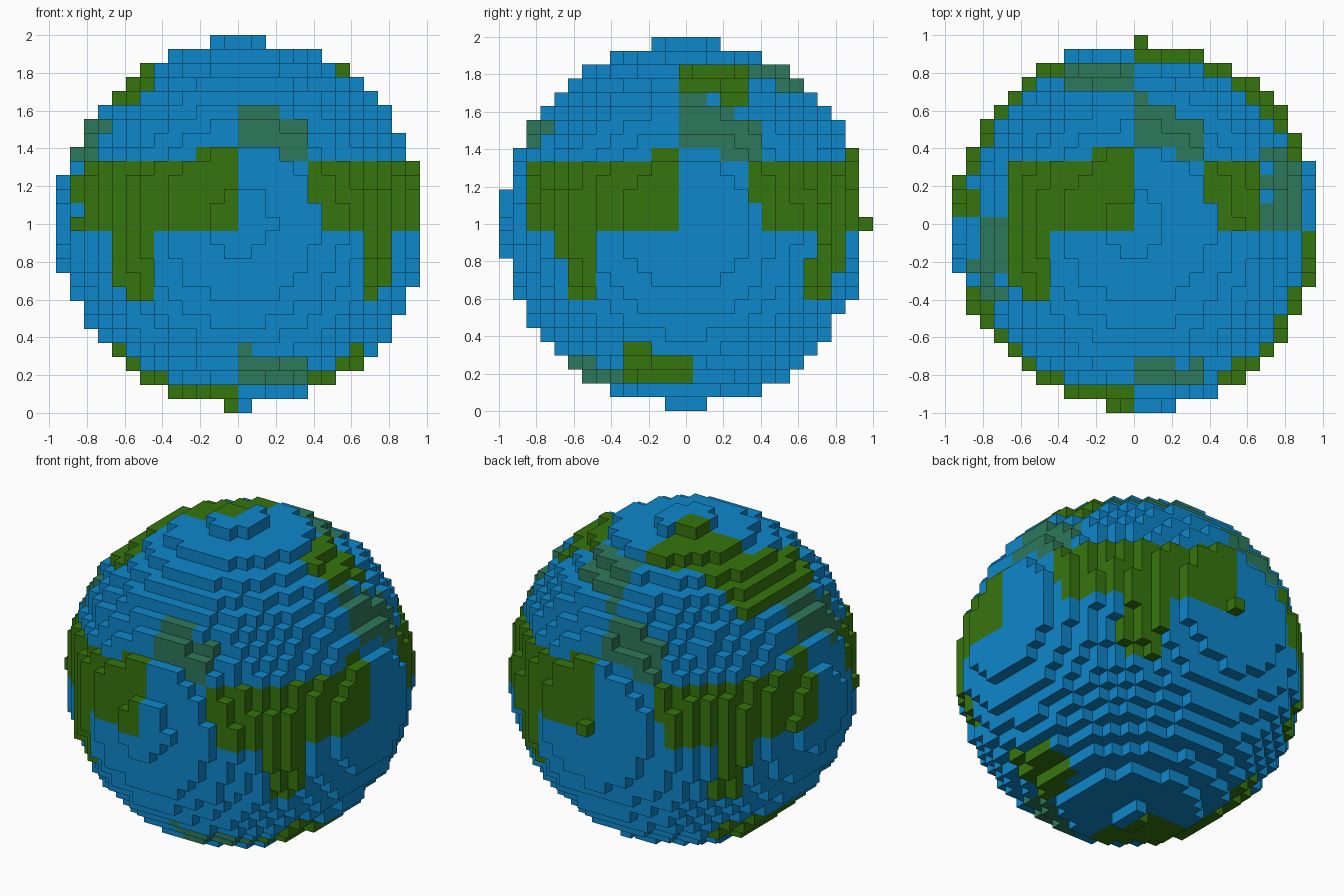
import bpy
import bmesh
from mathutils import Vector

cube = bpy.data.objects.get("Cube")
if cube:
    bpy.data.objects.remove(cube, do_unlink=True)

CELL = 2 / 27                            # edge of one block
HALF = 14
CENTRE = Vector((0.24, -0.095, 0.058))   # ball centre, in blocks
RADIUS = 13.11
POWER = 2.02                             # very slightly squarer than a ball
OCEAN, LAND, SHALLOWS = range(3)


def make_material(name, colour):
    mat = bpy.data.materials.new(name)
    mat.use_nodes = True
    mat.diffuse_color = (*colour, 1)
    bsdf = next(n for n in mat.node_tree.nodes if n.type == "BSDF_PRINCIPLED")
    bsdf.inputs["Base Color"].default_value = (*colour, 1)
    bsdf.inputs["Roughness"].default_value = 0.9
    return mat


def block_centre(cell):
    """Block middle, in blocks, with the globe's middle at the origin."""
    i, j, k = cell
    return Vector((i + 0.5, j, k))


def inside(cell):
    p = block_centre(cell) - CENTRE
    return sum(abs(c) ** POWER for c in p) <= RADIUS ** POWER


def map_colour(u, v):
    """One continent map, repeated on each of the six sides."""
    def box(u0, u1, v0, v1):
        return u0 < u < u1 and v0 < v < v1

    west = box(-1, -0.01, -0.037, 0.33) or box(-0.2, -0.01, 0, 0.4)
    peninsula = box(-0.67, -0.45, -0.4, 0)
    east = box(0.43, 1, -0.037, 0.33) or box(0.36, 0.5, 0.1, 0.33)
    if west or peninsula or east:
        return LAND
    reef = (box(-0.01, 0.25, 0.4, 0.63) or box(-0.01, 0.08, 0.4, 0.7)
            or box(0.2, 0.38, 0.34, 0.56))
    return SHALLOWS if reef else OCEAN


def block_colour(cell):
    """Pick the side the block points to, then read the map there."""
    x, y, z = block_centre(cell) * CELL
    ax, ay, az = abs(x), abs(y), abs(z)
    if az >= ax and az >= ay:
        return map_colour(x, y if z > 0 else -y)
    if ax > ay:
        return map_colour(y if x > 0 else -y, z)
    return map_colour(x if y < 0 else -x, z)


# Solid ball of blocks
span = range(-HALF, HALF + 1)
blocks = {(i, j, k) for i in span for j in span for k in span if inside((i, j, k))}

# Skin: one square wherever a block meets the air
bm = bmesh.new()
corners = {}


def corner(point):
    key = tuple(round(c * 2) for c in point)
    if key not in corners:
        corners[key] = bm.verts.new(point * CELL + Vector((0, 0, 1)))
    return corners[key]


for cell in sorted(blocks):
    middle = block_centre(cell)
    colour = block_colour(cell)
    for axis in range(3):
        for sign in (-1, 1):
            step = [0, 0, 0]
            step[axis] = sign
            if tuple(c + s for c, s in zip(cell, step)) in blocks:
                continue
            normal = Vector(step)
            side = Vector((0, 0, 0))
            side[(axis + 1) % 3] = 1
            up = normal.cross(side)
            ring = (-side - up, side - up, side + up, up - side)
            face = bm.faces.new([corner(middle + (normal + r) / 2) for r in ring])
            face.material_index = colour

mesh = bpy.data.meshes.new("block_globe")
bm.to_mesh(mesh)
bm.free()

for name, colour in (("ocean blue", (0.004, 0.242, 0.597)),
                     ("land green", (0.037, 0.178, 0.004)),
                     ("shallow teal", (0.027, 0.188, 0.107))):
    mesh.materials.append(make_material(name, colour))

globe = bpy.data.objects.new("block_globe", mesh)
bpy.context.collection.objects.link(globe)
